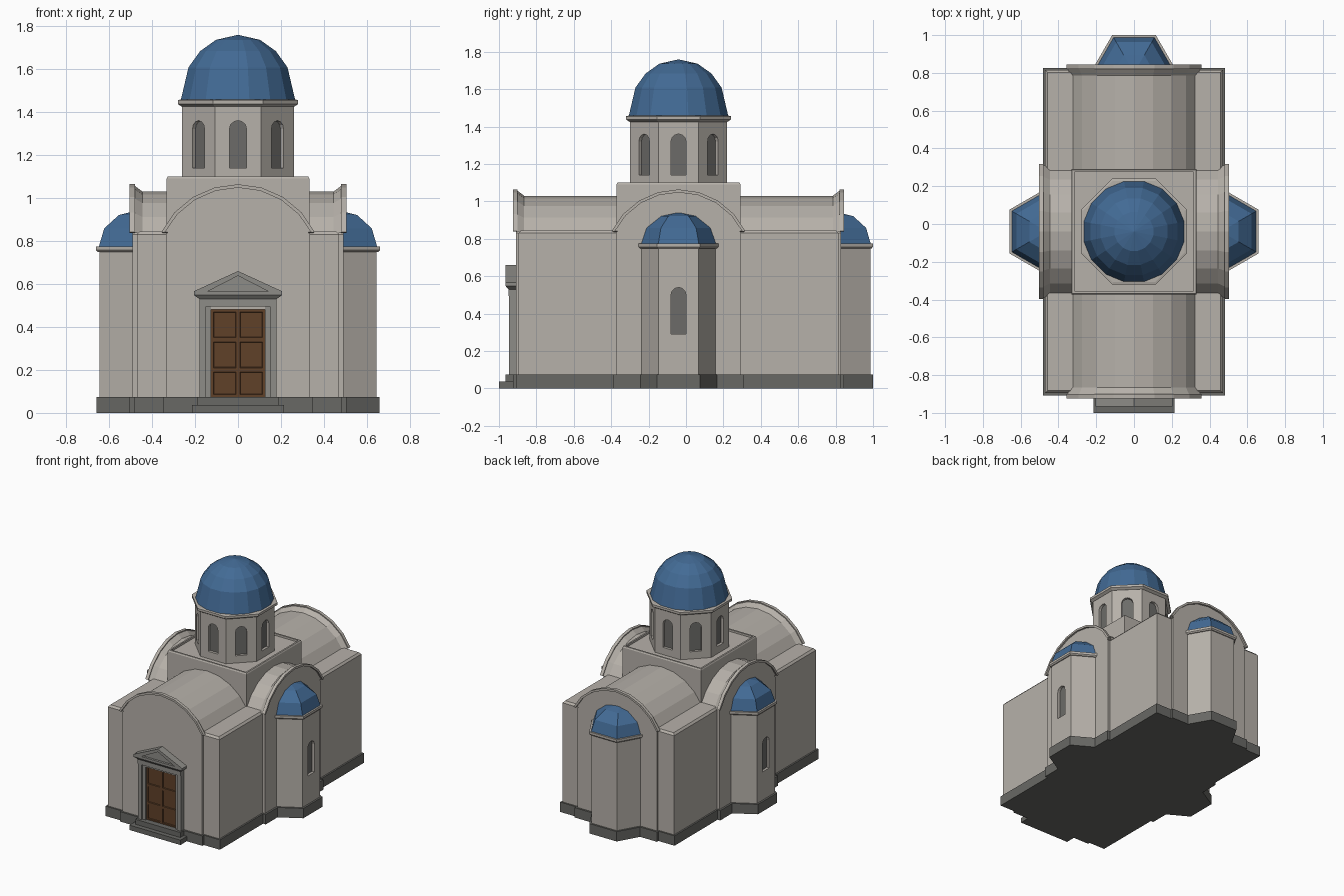
import bpy, bmesh
from math import sin, cos, pi, asin
from mathutils import Matrix, Vector

cube = bpy.data.objects.get("Cube")
if cube:
    bpy.data.objects.remove(cube, do_unlink=True)


def material(name, *rgb):
    m = bpy.data.materials.new(name)
    m.use_nodes = True
    m.diffuse_color = (*rgb, 1)
    m.node_tree.nodes["Principled BSDF"].inputs["Base Color"].default_value = (*rgb, 1)
    return m


STONE = material("pale stone", .47, .44, .40)
PLINTH = material("dark stone", .14, .14, .13)
PORTAL = material("grey stone", .27, .265, .245)
GLASS = material("window grey", .15, .148, .14)
BLUE = material("dome blue", .055, .145, .30)
WOOD = material("door brown", .115, .052, .022)

CY = -.04          # centre of the crossing
HUB = Matrix.Translation((0, CY, 0))


def facing(angle):
    """Local frame whose +y points outward from the crossing."""
    return HUB @ Matrix.Rotation(angle, 4, 'Z')


def loft(name, rings, mat, frame=Matrix()):
    """Closed solid through equal-length rings of points."""
    bm = bmesh.new()
    vs = [[bm.verts.new(frame @ Vector(p)) for p in r] for r in rings]
    n = len(vs[0])
    for a, b in zip(vs, vs[1:]):
        for i in range(n):
            j = (i + 1) % n
            bm.faces.new((a[i], a[j], b[j], b[i]))
    bm.faces.new(vs[0][::-1])
    bm.faces.new(vs[-1])
    bmesh.ops.recalc_face_normals(bm, faces=bm.faces)
    me = bpy.data.meshes.new(name)
    bm.to_mesh(me)
    bm.free()
    me.materials.append(mat)
    ob = bpy.data.objects.new(name, me)
    bpy.context.collection.objects.link(ob)
    return ob


def rect(hx, y0, y1, z):
    return [(-hx, y0, z), (hx, y0, z), (hx, y1, z), (-hx, y1, z)]


def box(name, hx, y0, y1, z0, z1, mat, frame=Matrix()):
    return loft(name, [rect(hx, y0, y1, z0), rect(hx, y0, y1, z1)], mat, frame)


def ngon(n, r, z, y=0):
    """Regular polygon with one flat side facing +y."""
    s = pi / 2 + pi / n
    return [(r * cos(s + 2 * pi * i / n), y + r * sin(s + 2 * pi * i / n), z) for i in range(n)]


def arc(half, spring, rise, n=8):
    """Circular arch points (x, z) from right to left."""
    r = (half * half + rise * rise) / (2 * rise)
    a = asin(half / r)
    return [(r * sin(a - 2 * a * i / n), spring + rise - r + r * cos(a - 2 * a * i / n))
            for i in range(n + 1)]


def slab(name, profile, depths, mat, frame=Matrix()):
    """Extrude an (x, z) profile along y."""
    return loft(name, [[(x, y, z) for x, z in profile] for y in depths], mat, frame)


def cut(ob, cutter):
    cutter.hide_render = True
    mod = ob.modifiers.new("cut", 'BOOLEAN')
    mod.operation, mod.solver, mod.object = 'DIFFERENCE', 'EXACT', cutter
    dg = bpy.context.evaluated_depsgraph_get()
    me = bpy.data.meshes.new_from_object(ob.evaluated_get(dg))
    ob.modifiers.clear()
    ob.data = me
    bpy.data.objects.remove(cutter, do_unlink=True)


def window(wall, name, dist, z0, z1, frame, half=.04):
    """Arched recess in a wall with a dark pane at the back."""
    prof = [(-half, z0), (half, z0)] + arc(half, z1 - half, half * .999, 6)
    cut(wall, slab("cutter", prof, (dist - .025, dist + .05), STONE, frame))
    slab(name, prof, (dist - .03, dist - .02), GLASS, frame)


# Corner blocks with a small chamfered roof edge
loft("corner_blocks", [rect(.47, -.895, .815, .05), rect(.47, -.895, .815, .83),
                       rect(.457, -.882, .802, .845)], STONE)
box("corner_plinth", .482, -.907, .827, 0, .075, PLINTH)

# Four vaulted arms
ROOF, OUTER, INNER = arc(.335, .83, .20), arc(.357, .842, .222), arc(.342, .838, .21)


def arm(side, angle, length):
    f = facing(angle)
    slab(side + "_arm", [(-.335, .05), (.335, .05)] + ROOF, (.1, length), STONE, f)
    box(side + "_arm_plinth", .347, .1, length + .014, 0, .075, PLINTH, f)
    # Flared gable edge and its thin raised moulding
    loft(side + "_gable", [[(x, length - .045, z) for x, z in ROOF],
                           [(x, length, z) for x, z in OUTER]], STONE, f)
    slab(side + "_gable_moulding", OUTER + INNER[::-1], (length - .01, length + .014), STONE, f)


# Half-hexagonal apses with blue caps
def apse(side, angle, length, lit):
    f, y = facing(angle), length - .03
    wall = loft(side + "_apse", [ngon(6, .214, z, y) for z in (.05, .76)], STONE, f)
    if lit:
        window(wall, side + "_apse_window", y + .185, .29, .54, f)
    loft(side + "_apse_plinth", [ngon(6, .23, z, y) for z in (0, .075)], PLINTH, f)
    loft(side + "_apse_cornice", [ngon(6, .222, .748, y), ngon(6, .231, .757, y),
                                  ngon(6, .231, .775, y)], STONE, f)
    loft(side + "_apse_dome", [ngon(6, .216 * cos(t) + .001, .772 + .172 * sin(t), y)
                               for t in (0, pi / 6, pi / 3, pi / 2)], BLUE, f)


for side, angle, length in (("front", pi, .87), ("back", 0, .87),
                            ("left", -pi / 2, .49), ("right", pi / 2, .49)):
    arm(side, angle, length)
    if side != "front":
        apse(side, angle, length, side != "back")

# Crossing tower base with a raised rim
loft("crossing_block", [rect(h, -h, h, z) for h, z in
                        ((.332, .05), (.332, 1.09), (.327, 1.10), (.315, 1.10), (.315, 1.085))],
     STONE, HUB)

# Octagonal drum, windows, cornice and dome
OCT = 1 / cos(pi / 8)
drum = loft("drum", [ngon(8, .26 * OCT, z) for z in (1.07, 1.44)], STONE, HUB)
for i in range(8):
    window(drum, "drum_window", .26, 1.14, 1.36, facing(i * pi / 4))
loft("drum_cornice", [ngon(8, a * OCT, z) for a, z in
                      ((.262, 1.425), (.28, 1.437), (.28, 1.455), (.268, 1.458))], STONE, HUB)
loft("main_dome", [ngon(16, .27 * cos(t) + .001, 1.457 + .302 * sin(t))
                   for t in (0, pi / 6, pi * .27, pi * .375, pi / 2)], BLUE, HUB)

# Entrance steps
box("lower_step", .215, -1, -.9, 0, .037, PLINTH)
box("upper_step", .19, -.965, -.9, 0, .075, PLINTH)

# Double door with recessed panels
door = box("door", .125, -.922, -.9, .075, .48, WOOD)
bm = bmesh.new()
bm.from_mesh(door.data)
for axis, cuts in (((1, 0, 0), (0,)), ((0, 0, 1), (.2, .34))):
    for c in cuts:
        bmesh.ops.bisect_plane(bm, geom=bm.verts[:] + bm.edges[:] + bm.faces[:],
                               plane_co=Vector(axis) * c, plane_no=axis)
panels = [p for p in bm.faces if p.normal.y < -.9]
bmesh.ops.inset_individual(bm, faces=panels, thickness=.014, depth=0)
bmesh.ops.inset_individual(bm, faces=panels, thickness=.004, depth=-.006)
bm.to_mesh(door.data)
bm.free()

# Portal: stepped jambs, lintel, entablature and pediment
for s, side in ((-1, "right"), (1, "left")):
    f = Matrix.Translation((s * .138, 0, 0))
    box(side + "_inner_jamb", .013, -.934, -.9, .07, .5, PORTAL, f)
    f = Matrix.Translation((s * .165, 0, 0))
    box(side + "_outer_jamb", .015, -.946, -.9, .07, .5, PORTAL, f)
box("door_lintel", .125, -.936, -.9, .48, .497, STONE)
loft("entablature", [rect(.18, -.95, -.9, .495), rect(.18, -.95, -.9, .53),
                     rect(.205, -.965, -.9, .548), rect(.205, -.965, -.9, .566)], PORTAL)
slab("pediment_back", [(-.19, .56), (.19, .56), (0, .648)], (-.948, -.9), PORTAL)
for s, side in ((-1, "right"), (1, "left")):
    slab(side + "_pediment_rake", [(s * .205, .55), (s * .205, .566), (0, .66), (0, .638),
                                   (s * .14, .566)], (-.965, -.9), PORTAL)
